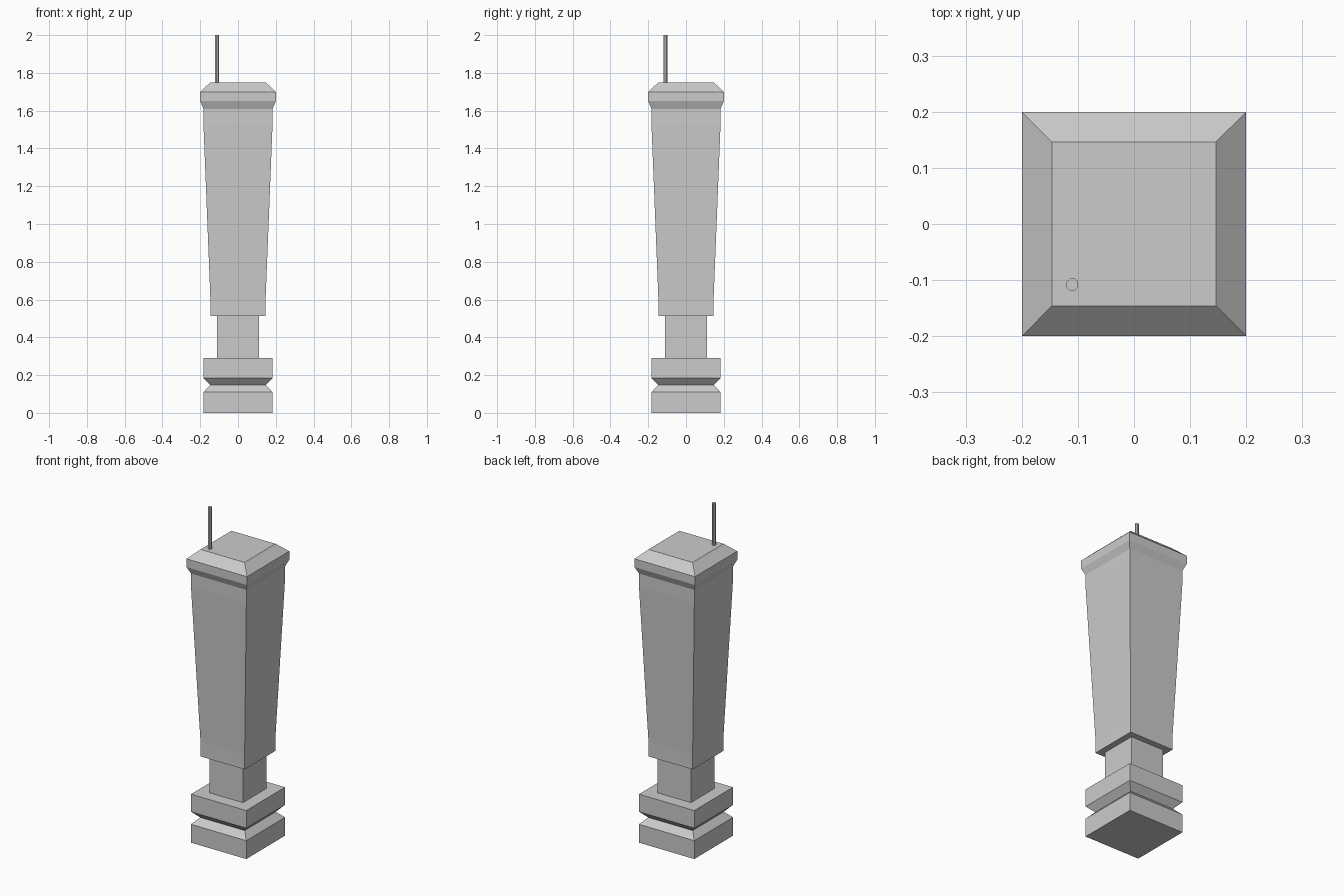
import bpy, bmesh, math

if "Cube" in bpy.data.objects:
    bpy.data.objects.remove(bpy.data.objects["Cube"])


def stacked(name, profile, sides, centre=(0, 0)):
    """Loft regular rings, given as (half width across flats, z), and cap both ends."""
    bm = bmesh.new()
    rings = []
    for half, z in profile:
        r = half / math.cos(math.pi / sides)
        ring = []
        for i in range(sides):
            a = 2 * math.pi * (i + 0.5) / sides
            ring.append(bm.verts.new((centre[0] + r * math.cos(a),
                                      centre[1] + r * math.sin(a), z)))
        rings.append(ring)
    for low, high in zip(rings, rings[1:]):
        for i in range(sides):
            j = (i + 1) % sides
            bm.faces.new((low[i], low[j], high[j], high[i]))
    bm.faces.new(rings[0][::-1])
    bm.faces.new(rings[-1])
    bmesh.ops.recalc_face_normals(bm, faces=bm.faces)
    mesh = bpy.data.meshes.new(name)
    bm.to_mesh(mesh)
    bm.free()
    obj = bpy.data.objects.new(name, mesh)
    bpy.context.collection.objects.link(obj)
    return obj


# Square post: notched plinth, neck, tapered shaft, flared and bevelled cap
post_profile = [
    (0.183, 0), (0.183, 0.11), (0.147, 0.147), (0.183, 0.185), (0.183, 0.29),
    (0.11, 0.29), (0.11, 0.512),
    (0.146, 0.512), (0.146, 0.60), (0.183, 1.53), (0.183, 1.61),
    (0.2, 1.65), (0.2, 1.70), (0.146, 1.75),
]
stacked("post", post_profile, 4)

# Thin octagonal pin standing on one corner of the cap
stacked("corner_pin", [(0.0105, 1.75), (0.0105, 2.0)], 8, (-0.11, -0.108))
